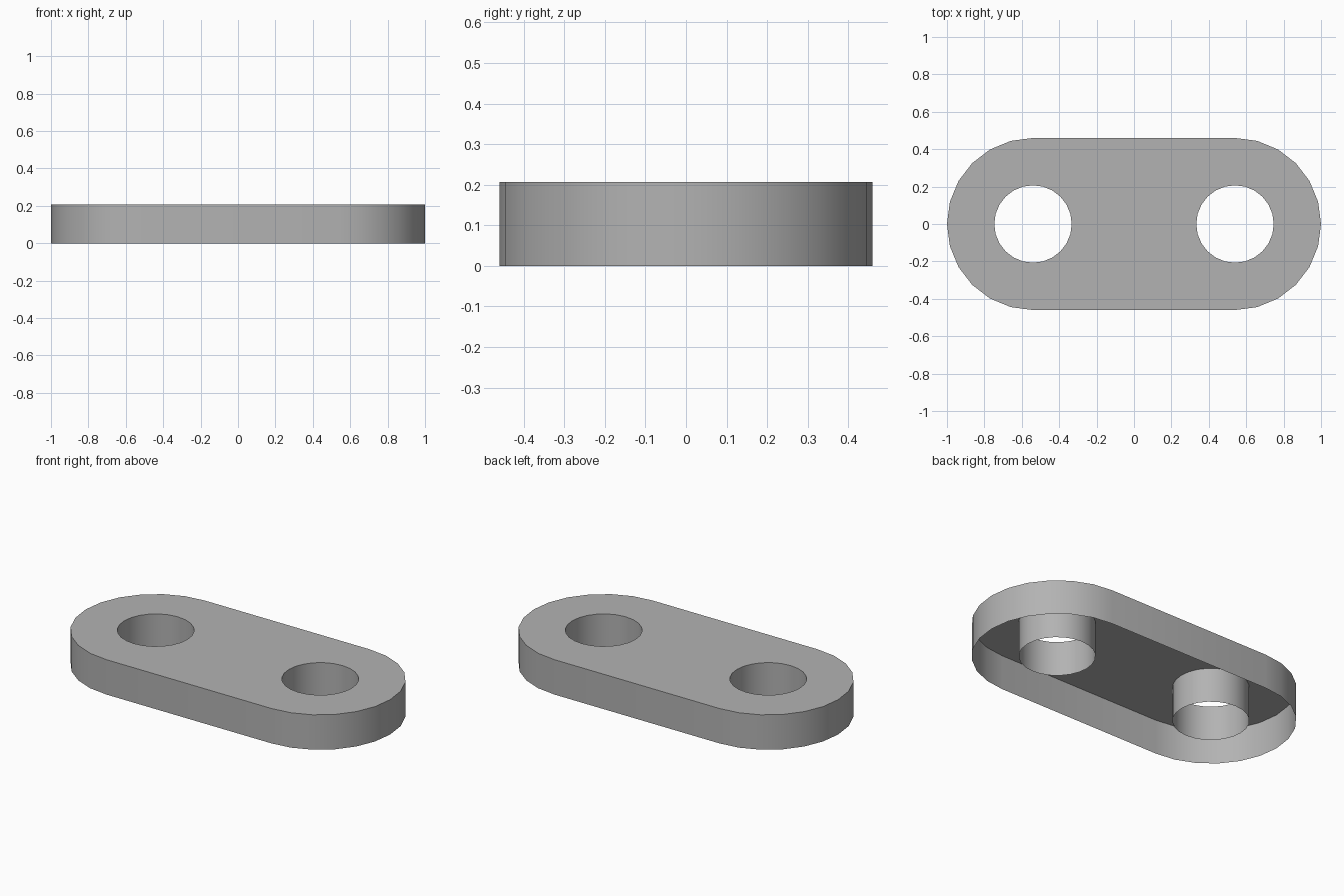
import bpy, bmesh
from math import sin, cos, pi, radians
from mathutils import Vector

cube = bpy.data.objects.get("Cube")
if cube:
    bpy.data.objects.remove(cube, do_unlink=True)

HEIGHT = 0.207
END_RADIUS = 0.46
CENTRE = 1 - END_RADIUS
HOLE_RADIUS = 0.207
SEGMENTS = 24


def arc(cx, radius, start, sweep, count):
    """Evenly spaced points on an arc around (cx, 0) at plate height."""
    return [Vector((cx + radius * cos(start + sweep * i / count),
                    radius * sin(start + sweep * i / count), HEIGHT))
            for i in range(count + 1)]


def loop(bm, points):
    verts = [bm.verts.new(p) for p in points]
    return [bm.edges.new((v, verts[i - 1])) for i, v in enumerate(verts)]


# Rounded outline and the two round holes
bm = bmesh.new()
half = SEGMENTS // 2
rims = loop(bm, arc(CENTRE, END_RADIUS, -pi / 2, pi, half)
            + arc(-CENTRE, END_RADIUS, pi / 2, pi, half))
for side in (-1, 1):
    rims += loop(bm, arc(side * CENTRE, HOLE_RADIUS, 0, 2 * pi, SEGMENTS)[:-1])

# Top face
bmesh.ops.triangle_fill(bm, edges=rims, use_beauty=True, normal=(0, 0, 1))
for face in bm.faces:
    if face.normal.z < 0:
        face.normal_flip()

# Outer wall and hole tubes, open underneath
walls = bmesh.ops.extrude_edge_only(bm, edges=rims)["geom"]
bmesh.ops.translate(bm, vec=(0, 0, -HEIGHT),
                    verts=[g for g in walls if isinstance(g, bmesh.types.BMVert)])
bmesh.ops.recalc_face_normals(bm, faces=bm.faces[:])
top = max(bm.faces, key=lambda f: f.calc_center_median().z)
if top.normal.z < 0:
    bmesh.ops.reverse_faces(bm, faces=bm.faces[:])

mesh = bpy.data.meshes.new("link_plate")
bm.to_mesh(mesh)
bm.free()
plate = bpy.data.objects.new("link_plate", mesh)
bpy.context.collection.objects.link(plate)

# Plain grey
grey = bpy.data.materials.new("plain_grey")
grey.use_nodes = True
colour = (0.45, 0.45, 0.45, 1)
grey.diffuse_color = colour
grey.node_tree.nodes["Principled BSDF"].inputs["Base Color"].default_value = colour
mesh.materials.append(grey)

# Smooth walls, crisp rims
bpy.ops.object.select_all(action="DESELECT")
plate.select_set(True)
bpy.context.view_layer.objects.active = plate
bpy.ops.object.shade_smooth_by_angle(angle=radians(30))
